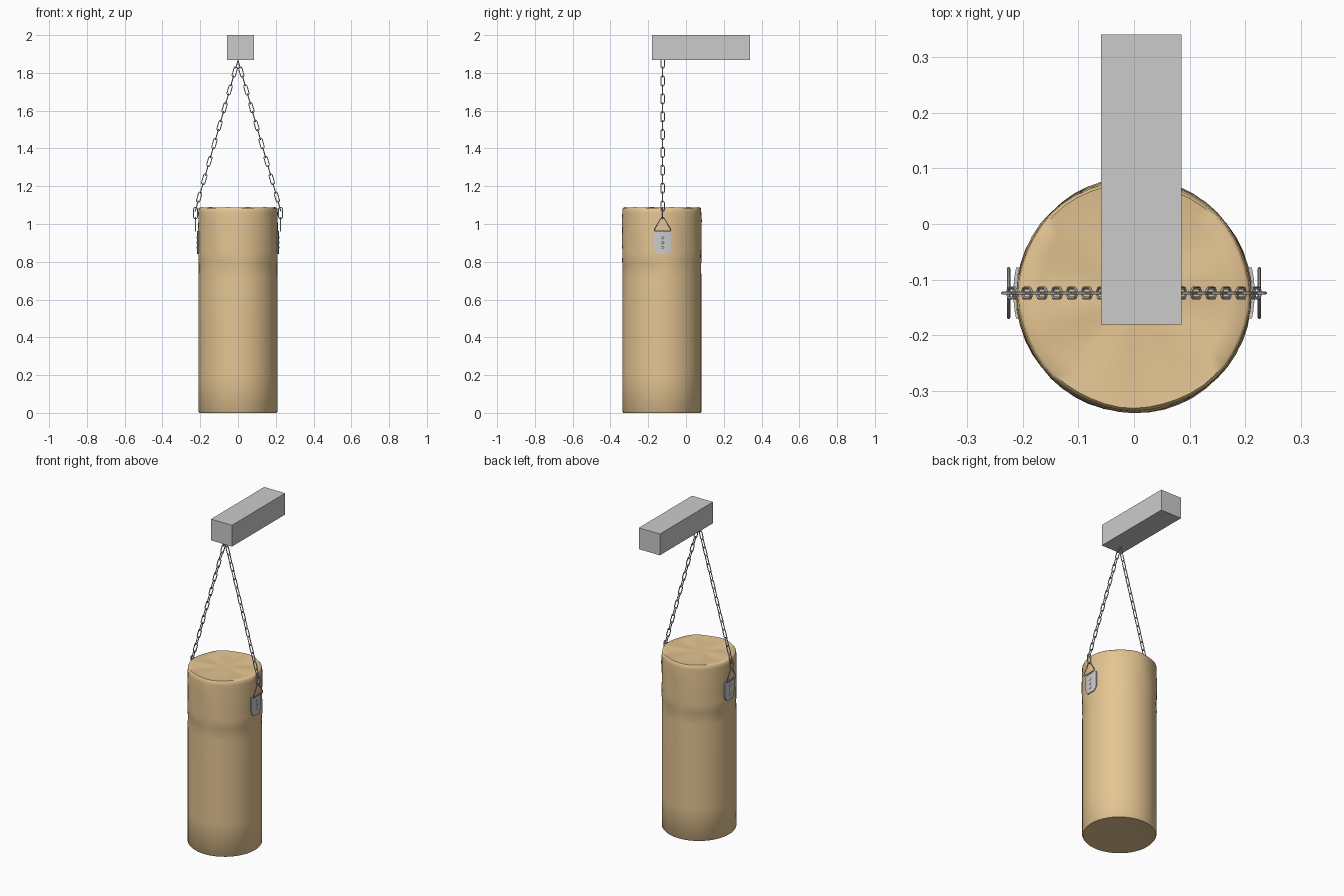
import bpy, bmesh, math
from mathutils import Vector

if "Cube" in bpy.data.objects:
    bpy.data.objects.remove(bpy.data.objects["Cube"])

BAG_Y, CHAIN_Y = -0.128, -0.124


def finish(name, bm, mat=None, angle=40):
    bmesh.ops.recalc_face_normals(bm, faces=bm.faces)
    me = bpy.data.meshes.new(name)
    bm.to_mesh(me)
    bm.free()
    ob = bpy.data.objects.new(name, me)
    bpy.context.collection.objects.link(ob)
    if mat:
        me.materials.append(mat)
    bpy.ops.object.select_all(action='DESELECT')
    ob.select_set(True)
    bpy.context.view_layer.objects.active = ob
    bpy.ops.object.shade_smooth_by_angle(angle=math.radians(angle))
    return ob


def wire(name, loops, radius):
    """Closed wire loops as one round-section mesh."""
    cu = bpy.data.curves.new(name, 'CURVE')
    cu.dimensions = '3D'
    cu.bevel_depth = radius
    cu.bevel_resolution = 1
    for pts in loops:
        sp = cu.splines.new('POLY')
        sp.points.add(len(pts) - 1)
        for p, c in zip(sp.points, pts):
            p.co = (*c, 1)
        sp.use_cyclic_u = True
    ob = bpy.data.objects.new(name, cu)
    bpy.context.collection.objects.link(ob)
    bpy.ops.object.select_all(action='DESELECT')
    ob.select_set(True)
    bpy.context.view_layer.objects.active = ob
    bpy.ops.object.convert(target='MESH')
    bpy.ops.object.shade_smooth_by_angle(angle=math.radians(50))


def link(center, along, side, length=0.056, width=0.018):
    """Stadium-shaped chain link centreline."""
    r, h = width / 2, (length - width) / 2
    pts = []
    for end in (1, -1):
        for k in range(7):
            a = math.pi * k / 6
            pts.append(center + along * end * (h + r * math.sin(a))
                       + side * end * r * math.cos(a))
    return pts


# Ceiling beam
bm = bmesh.new()
bmesh.ops.create_cube(bm, size=1)
bmesh.ops.scale(bm, vec=(0.144, 0.52, 0.132), verts=bm.verts)
bmesh.ops.translate(bm, vec=(0.013, 0.08, 1.934), verts=bm.verts)
finish("ceiling_beam", bm)

# Leather bag: turned profile with a lightly creased collar at the top
leather = bpy.data.materials.new("tan_leather")
leather.diffuse_color = (0.78, 0.56, 0.29, 1)
leather.use_nodes = True
leather.node_tree.nodes["Principled BSDF"].inputs["Base Color"].default_value = leather.diffuse_color
profile = [(0.10, 0.003), (0.19, 0.001), (0.204, 0.0), (0.209, 0.006), (0.209, 0.2),
           (0.209, 0.5), (0.209, 0.72), (0.208, 0.79), (0.2105, 0.80), (0.210, 0.85),
           (0.2105, 0.91), (0.2105, 0.97), (0.210, 1.02), (0.209, 1.06),
           (0.207, 1.082), (0.202, 1.087), (0.17, 1.084), (0.09, 1.083)]
N = 48
bm = bmesh.new()
rings = []
for r, z in profile:
    ring = []
    for k in range(N):
        a = 2 * math.pi * k / N
        crease = math.sin(5 * a + 40 * z) * math.sin(3 * a - 25 * z)
        rr = r + (0.0018 * crease if z > 0.795 else 0.0005 * math.sin(4 * a))
        zz = z + (0.002 * math.sin(6 * a) if z > 1.07 else 0)
        ring.append(bm.verts.new((rr * math.cos(a), BAG_Y + rr * math.sin(a), zz)))
    rings.append(ring)
for lo, hi in zip(rings, rings[1:]):
    for k in range(N):
        bm.faces.new((lo[k], lo[(k + 1) % N], hi[(k + 1) % N], hi[k]))
for ring, z in ((rings[0], 0.003), (rings[-1], 1.083)):
    hub = bm.verts.new((0, BAG_Y, z))
    for k in range(N):
        bm.faces.new((ring[k], ring[(k + 1) % N], hub))
finish("punch_bag", bm, leather, 50)

for s, tag in ((-1, "left"), (1, "right")):
    # Chain of alternating links, ending in an upright link
    start, end = Vector((s * 0.004, CHAIN_Y, 1.852)), Vector((s * 0.219, CHAIN_Y, 1.095))
    along = (end - start).normalized()
    sides = (Vector((0, 1, 0)), along.cross(Vector((0, 1, 0))))
    loops = [link(start.lerp(end, i / 16), along, sides[i % 2]) for i in range(17)]
    loops.append(link(Vector((s * 0.225, CHAIN_Y, 1.058)), Vector((0, 0, 1)),
                      Vector((1, 0, 0)), 0.06, 0.022))
    wire(tag + "_chain", loops, 0.0028)

    # Triangular hanger ring
    wire(tag + "_triangle_ring",
         [[(s * 0.225, CHAIN_Y + y, z) for y, z in
           ((-0.006, 1.034), (0.006, 1.034), (0.044, 0.972), (0.042, 0.963),
            (-0.042, 0.963), (-0.044, 0.972))]], 0.003)

    # Curved strap plate with tapered foot
    bm = bmesh.new()
    rows = ((0.046, 0.962), (0.046, 0.875), (0.040, 0.857), (0.026, 0.842))
    layers = []
    for R in (0.2105, 0.2165):
        grid = []
        for hw, z in rows:
            ys = [hw * t / 4 for t in range(-4, 5)]
            grid.append([bm.verts.new((s * math.sqrt(R * R - y * y), CHAIN_Y + y, z))
                         for y in ys])
        for a, b in zip(grid, grid[1:]):
            for k in range(8):
                bm.faces.new((a[k], a[k + 1], b[k + 1], b[k]))
        layers.append(grid)
    rim = [g[0] + [row[-1] for row in g[1:-1]] + g[-1][::-1]
           + [row[0] for row in g[-2:0:-1]] for g in layers]
    for k in range(len(rim[0])):
        n = (k + 1) % len(rim[0])
        bm.faces.new((rim[0][k], rim[0][n], rim[1][n], rim[1][k]))
    finish(tag + "_strap_plate", bm)

    # Rivets
    bm = bmesh.new()
    for z in (0.928, 0.902, 0.876):
        new = bmesh.ops.create_uvsphere(bm, u_segments=10, v_segments=6, radius=0.007)["verts"]
        bmesh.ops.scale(bm, vec=(0.5, 1, 1), verts=new)
        bmesh.ops.translate(bm, vec=(s * 0.2165, CHAIN_Y, z), verts=new)
    finish(tag + "_rivets", bm)
